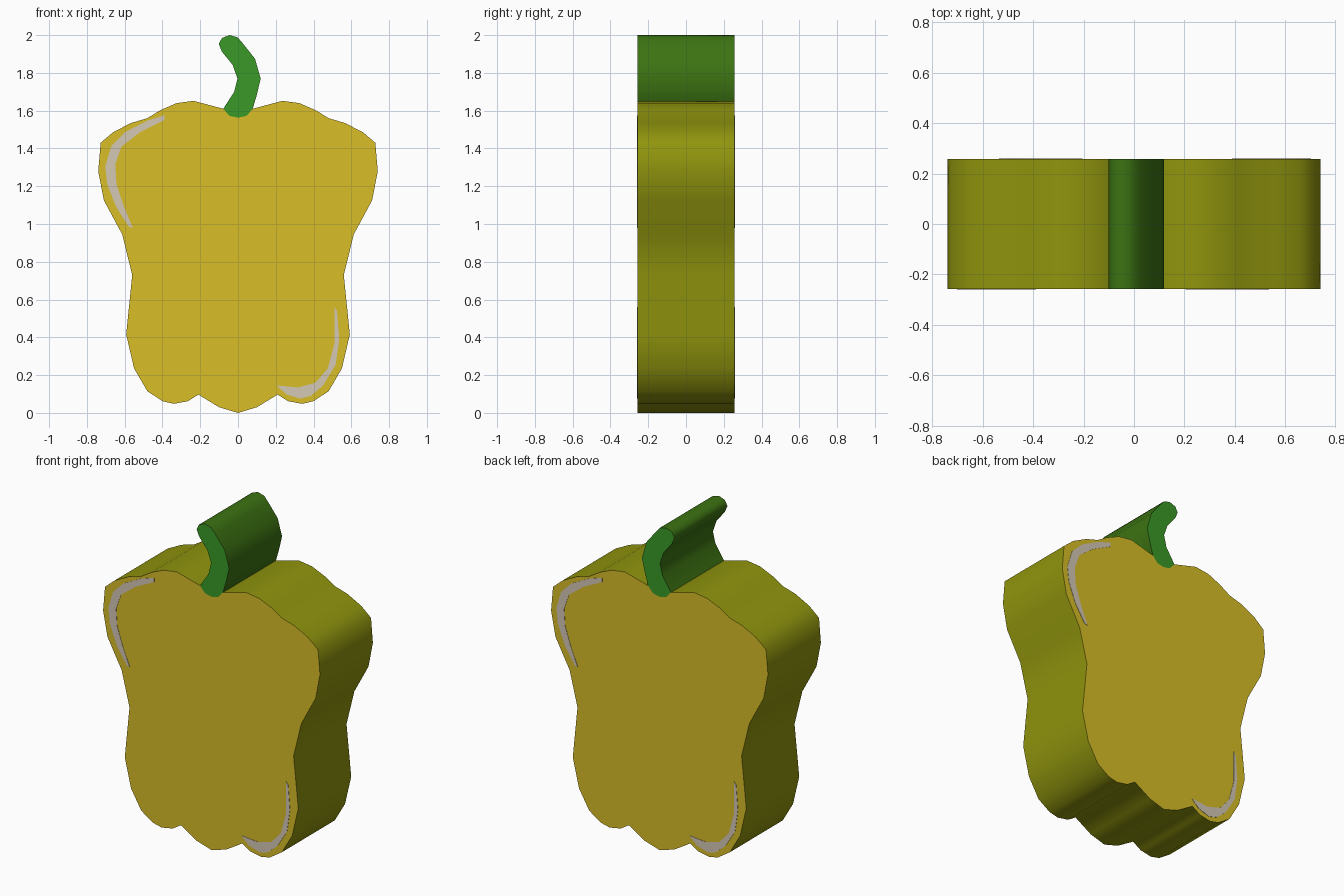
import bpy, bmesh, math

D = 0.258  # half depth


def mat(name, rgb):
    m = bpy.data.materials.new(name)
    m.diffuse_color = (*rgb, 1)
    return m


yellow = mat("yellow face", (0.69, 0.51, 0.02))
olive = mat("olive side", (0.28, 0.30, 0.004))
green = mat("green face", (0.041, 0.32, 0.02))
dark_green = mat("dark green side", (0.045, 0.17, 0.006))
shine = mat("pale shine", (0.66, 0.58, 0.46))


def slab(name, pts, y0, y1, face_mat, side_mat):
    """Extrude an x-z outline from y0 to y1; caps and walls get their own colour."""
    bm = bmesh.new()
    a = [bm.verts.new((x, y0, z)) for x, z in pts]
    b = [bm.verts.new((x, y1, z)) for x, z in pts]
    caps = [bm.faces.new(a), bm.faces.new(b)]
    n = len(pts)
    for i in range(n):
        j = (i + 1) % n
        bm.faces.new((a[i], a[j], b[j], b[i])).material_index = 1
    bmesh.ops.recalc_face_normals(bm, faces=bm.faces)
    bmesh.ops.triangulate(bm, faces=caps)
    me = bpy.data.meshes.new(name)
    bm.to_mesh(me)
    bm.free()
    me.materials.append(face_mat)
    me.materials.append(side_mat)
    ob = bpy.data.objects.new(name, me)
    bpy.context.collection.objects.link(ob)
    bpy.ops.object.select_all(action='DESELECT')
    ob.select_set(True)
    bpy.context.view_layer.objects.active = ob
    bpy.ops.object.shade_smooth_by_angle(angle=math.radians(70))
    return ob


# Pepper body: right half of the outline, mirrored; notched where the stem sits
half = [(0.10, 0.03), (0.21, 0.097), (0.265, 0.062), (0.34, 0.048), (0.40, 0.062),
        (0.48, 0.115), (0.55, 0.235), (0.592, 0.415), (0.56, 0.73), (0.613, 0.945),
        (0.71, 1.125), (0.74, 1.28), (0.727, 1.43), (0.66, 1.487), (0.565, 1.535),
        (0.48, 1.56), (0.41, 1.603), (0.325, 1.64), (0.235, 1.652), (0.078, 1.61),
        (0.045, 1.572)]
outline = [(0, 0)] + half + [(0, 1.563)] + [(-x, z) for x, z in reversed(half)]
slab("pepper_body", outline, -D, D, yellow, olive)

# Curved stem
stem = [(-0.078, 1.61), (-0.045, 1.572), (0, 1.563), (0.045, 1.572), (0.078, 1.61),
        (0.10, 1.685), (0.12, 1.77), (0.09, 1.875), (0.025, 1.957), (-0.002, 1.988),
        (-0.045, 2.0), (-0.085, 1.985), (-0.102, 1.953), (-0.085, 1.912),
        (-0.028, 1.842), (-0.003, 1.77), (-0.02, 1.70)]
slab("stem", stem, -D, D, green, dark_green)

# Painted shines, repeated on the back by a half turn
upper = [(-0.39, 1.575), (-0.48, 1.547), (-0.60, 1.485), (-0.67, 1.415), (-0.703, 1.305),
         (-0.692, 1.21), (-0.645, 1.09), (-0.578, 0.985), (-0.557, 0.98), (-0.603, 1.09),
         (-0.643, 1.21), (-0.65, 1.315), (-0.617, 1.41), (-0.52, 1.485), (-0.39, 1.55)]
lower = [(0.51, 0.56), (0.524, 0.54), (0.536, 0.39), (0.517, 0.255), (0.45, 0.145),
         (0.385, 0.09), (0.33, 0.075), (0.255, 0.098), (0.205, 0.145), (0.32, 0.135),
         (0.41, 0.16), (0.475, 0.235), (0.51, 0.365)]
for name, pts in (("upper_shine", upper), ("lower_shine", lower)):
    for side, s in (("front", 1), ("back", -1)):
        slab(f"{name}_{side}", [(s * x, z) for x, z in pts],
             -s * (D + 0.002), -s * (D - 0.002), shine, shine)
